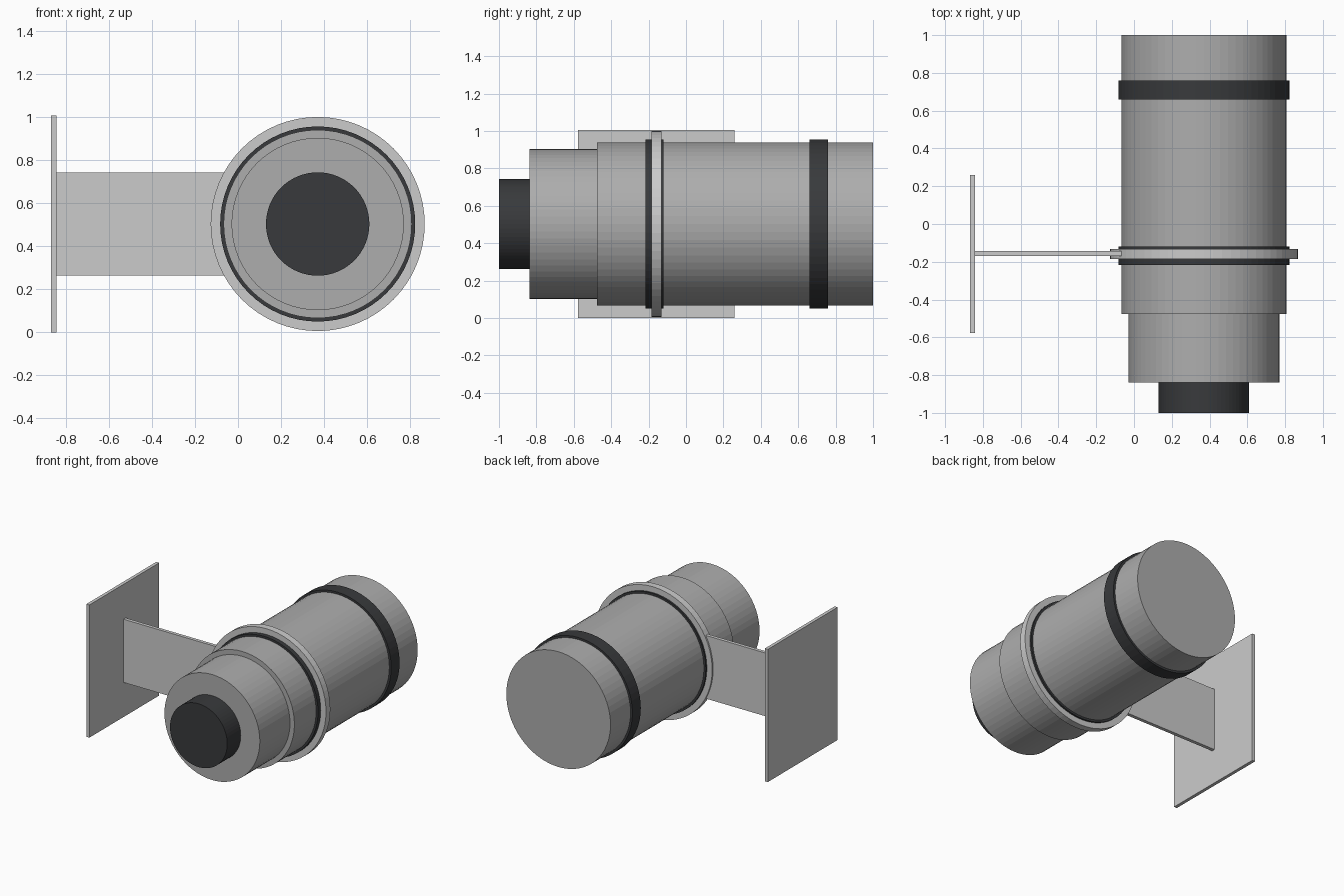
import bpy, math

if "Cube" in bpy.data.objects:
    bpy.data.objects.remove(bpy.data.objects["Cube"])

CX, CZ = 0.37, 0.503  # axis of the cylindrical body


def material(name, rgb):
    m = bpy.data.materials.new(name)
    m.diffuse_color = (*rgb, 1)
    m.use_nodes = True
    m.node_tree.nodes["Principled BSDF"].inputs["Base Color"].default_value = m.diffuse_color
    return m


body_mat = material("body_grey", (0.42, 0.42, 0.42))
dark_mat = material("dark_rubber", (0.04, 0.042, 0.045))
steel_mat = material("bracket_steel", (0.52, 0.53, 0.54))


def cylinder(name, radius, y0, y1, mat):
    bpy.ops.mesh.primitive_cylinder_add(
        vertices=64, radius=radius, depth=y1 - y0,
        location=(CX, (y0 + y1) / 2, CZ), rotation=(math.pi / 2, 0, 0))
    ob = bpy.context.object
    ob.name = name
    ob.data.materials.append(mat)
    return ob


def box(name, x, y, z, mat):
    bpy.ops.mesh.primitive_cube_add(
        size=1, location=[(a + b) / 2 for a, b in (x, y, z)])
    ob = bpy.context.object
    ob.name = name
    ob.scale = [b - a for a, b in (x, y, z)]
    bpy.ops.object.transform_apply(location=False, rotation=False, scale=True)
    ob.data.materials.append(mat)
    return ob


# Stepped body with dark front nozzle
cylinder("main_body", 0.437, -0.477, 1.0, body_mat)
cylinder("front_collar", 0.40, -0.838, -0.477, body_mat)
cylinder("front_nozzle", 0.24, -1.0, -0.838, dark_mat)

# Dark bands around the body
cylinder("rear_band", 0.453, 0.66, 0.76, dark_mat)
cylinder("clamp_liner", 0.453, -0.217, -0.119, dark_mat)

# Clamp ring, arm and wall plate
cylinder("clamp_ring", 0.497, -0.184, -0.132, steel_mat)
box("bracket_arm", (-0.843, -0.065), (-0.17, -0.144), (0.264, 0.743), steel_mat)
box("wall_plate", (-0.868, -0.843), (-0.577, 0.26), (0, 1.006), steel_mat)
